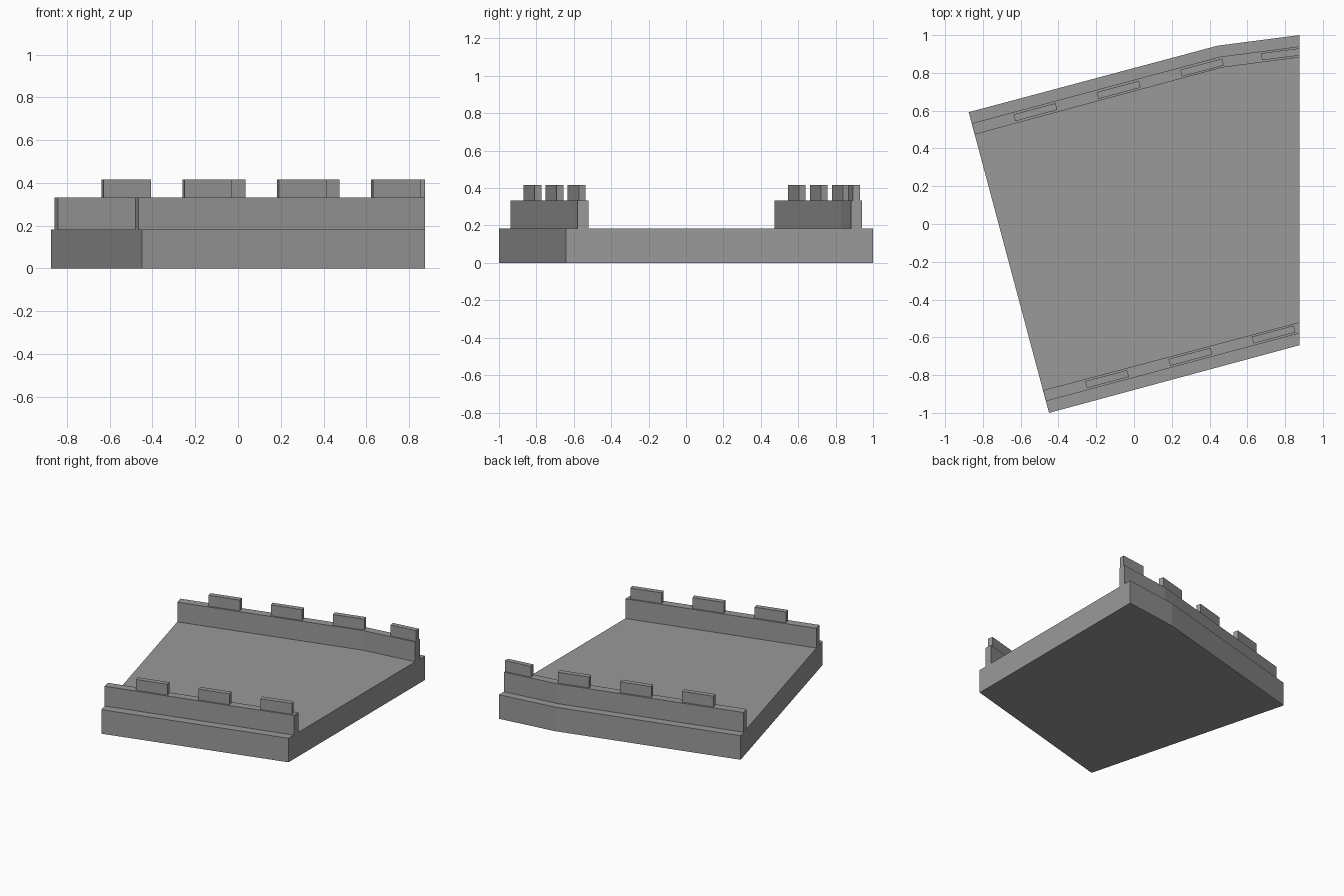
import bpy
import math
from mathutils import Matrix, Vector

cube = bpy.data.objects.get("Cube")
if cube:
    bpy.data.objects.remove(cube, do_unlink=True)

stone = bpy.data.materials.new("grey stone")
stone.use_nodes = True
colour = (0.32, 0.32, 0.32, 1)
stone.diffuse_color = colour
stone.node_tree.nodes["Principled BSDF"].inputs["Base Color"].default_value = colour

FLOOR, WALL, TOP = 0.183, 0.333, 0.416


def prism(name, outline, z0, z1):
    """Extrude a counter-clockwise plan outline between two heights."""
    n = len(outline)
    verts = [(x, y, z) for z in (z0, z1) for x, y in outline]
    faces = [tuple(reversed(range(n))), tuple(range(n, 2 * n))]
    faces += [(i, (i + 1) % n, n + (i + 1) % n, n + i) for i in range(n)]
    mesh = bpy.data.meshes.new(name)
    mesh.from_pydata(verts, [], faces)
    mesh.materials.append(stone)
    obj = bpy.data.objects.new(name, mesh)
    bpy.context.collection.objects.link(obj)


def merlon(name, centre):
    """Upright block turned to follow the parapet."""
    turn = Matrix.Rotation(math.radians(15), 2)
    corners = [(-1, -1), (1, -1), (1, 1), (-1, 1)]
    plan = [Vector(centre) + turn @ Vector((u * 0.115, v * 0.0185)) for u, v in corners]
    prism(name, plan, WALL, TOP)


# Deck
prism("deck", [(-0.875, 0.592), (-0.45, -1), (0.875, -0.642), (0.875, 1), (0.443, 0.944)],
      0, FLOOR)

# Parapets
prism("front_parapet", [(-0.466, -0.938), (0.875, -0.579), (0.875, -0.52), (-0.481, -0.88)],
      FLOOR, WALL)
prism("back_parapet", [(-0.843, 0.474), (0.469, 0.829), (0.875, 0.882),
                       (0.875, 0.94), (0.458, 0.886), (-0.859, 0.533)], FLOOR, WALL)

# Merlons spaced evenly along each parapet
for i in range(3):
    merlon(f"front_merlon_{i + 1}", (-0.143 + 0.441 * i, -0.821 + 0.118 * i))
    merlon(f"back_merlon_{i + 1}", (-0.522 + 0.441 * i, 0.592 + 0.118 * i))

# Last merlon follows the bend and is cut off flush with the deck end
prism("back_merlon_4", [(0.678, 0.867), (0.875, 0.892), (0.875, 0.93), (0.673, 0.904)],
      WALL, TOP)
